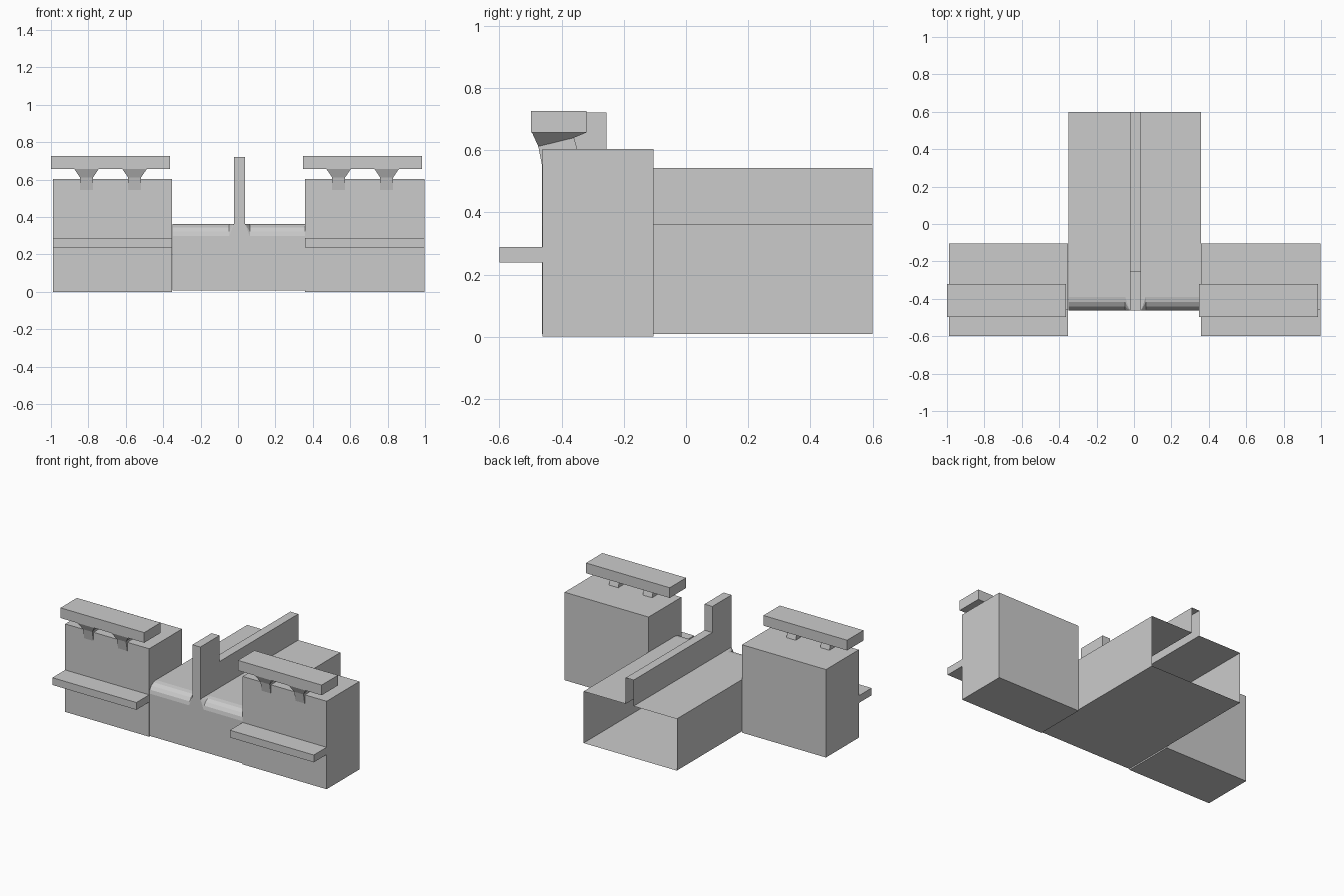
import bpy, bmesh, math

if "Cube" in bpy.data.objects:
    bpy.data.objects.remove(bpy.data.objects["Cube"])


def mesh_object(name, faces):
    """Build an object from polygons given as coordinates, welding shared points."""
    bm = bmesh.new()
    for f in faces:
        bm.faces.new([bm.verts.new(p) for p in f])
    bmesh.ops.remove_doubles(bm, verts=bm.verts, dist=0.0005)
    bmesh.ops.recalc_face_normals(bm, faces=bm.faces)
    me = bpy.data.meshes.new(name)
    bm.to_mesh(me)
    bm.free()
    ob = bpy.data.objects.new(name, me)
    bpy.context.collection.objects.link(ob)
    return ob


def loft(name, rings):
    faces = [rings[0], rings[-1]]
    for a, b in zip(rings, rings[1:]):
        n = len(a)
        faces += [[a[i], a[(i + 1) % n], b[(i + 1) % n], b[i]] for i in range(n)]
    return mesh_object(name, faces)


def box(name, x0, x1, y0, y1, z0, z1):
    return loft(name, [[(x0, y0, z), (x1, y0, z), (x1, y1, z), (x0, y1, z)] for z in (z0, z1)])


def bracket(name, x):
    # flared support: wide under the slab, narrow on the block's front edge
    def ring(w, yf, zf, yb, zb):
        return [(x - w, yf, zf), (x + w, yf, zf), (x + w, yb, zb), (x - w, yb, zb)]
    loft(name, [ring(.065, -.495, .656, -.322, .656),
                ring(.035, -.475, .612, -.36, .64),
                ring(.035, -.462, .545, -.35, .604)])


# Two side units: block, front shelf, raised slab, two brackets
for side, dx in (("left", 0), ("right", 1.348)):
    box(side + "_block", -.99 + dx, -.352 + dx, -.461, -.105, 0, .604)
    box(side + "_shelf", -.99 + dx, -.352 + dx, -.6, -.461, .238, .288)
    box(side + "_slab", -1 + dx, -.364 + dx, -.498, -.32, .656, .726)
    for i, x in enumerate((-.81, -.553)):
        bracket(f"{side}_bracket_{i}", x + dx)

# Central body: one hollow shell with a fin, open at the back
XL, XR, FL, FR = -.35, .358, -.022, .038
YF, YB, YS, YP = -.463, .6, -.39, -.255
Z0, ZS, ZT, ZF, ZP = .008, .298, .363, .542, .721
G = .025
N = 4
arc = [(YS - (YS - YF) * math.cos(math.pi / 2 * i / N),
        ZS + (ZT - ZS) * math.sin(math.pi / 2 * i / N)) for i in range(N + 1)]

faces = [
    [(XL, YF, Z0), (XR, YF, Z0), (XR, YB, Z0), (XL, YB, Z0)],
    [(XL, YF, Z0), (XR, YF, Z0), (XR, YF, ZS), (FR + G, YF, ZS), (FR, YF, ZT), (FR, YF, ZP),
     (FL, YF, ZP), (FL, YF, ZT), (FL - G, YF, ZS), (XL, YF, ZS)],
]
for outer, fin, gap in ((XL, FL, FL - G), (XR, FR, FR + G)):
    # outer wall, deck and fin wall
    faces.append([(outer, YF, Z0)] + [(outer, y, z) for y, z in arc]
                 + [(outer, YB, ZT), (outer, YB, Z0)])
    faces.append([(outer, YS, ZT), (gap, YS, ZT), (fin, YF, ZT), (fin, YB, ZT), (outer, YB, ZT)])
    faces.append([(fin, y, z) for y, z in
                  ((YF, ZT), (YB, ZT), (YB, ZF), (YP, ZF), (YP, ZP), (YF, ZP))])
    # rounded front edge and its mitre against the post
    for (ya, za), (yb, zb) in zip(arc, arc[1:]):
        faces.append([(outer, ya, za), (gap, ya, za), (gap, yb, zb), (outer, yb, zb)])
        faces.append([(fin, YF, ZT), (gap, ya, za), (gap, yb, zb)])
# stepped top of post and fin
top = [(YF, ZP), (YP, ZP), (YP, ZF), (YB, ZF)]
for (ya, za), (yb, zb) in zip(top, top[1:]):
    faces.append([(FL, ya, za), (FR, ya, za), (FR, yb, zb), (FL, yb, zb)])
mesh_object("central_body", faces)
